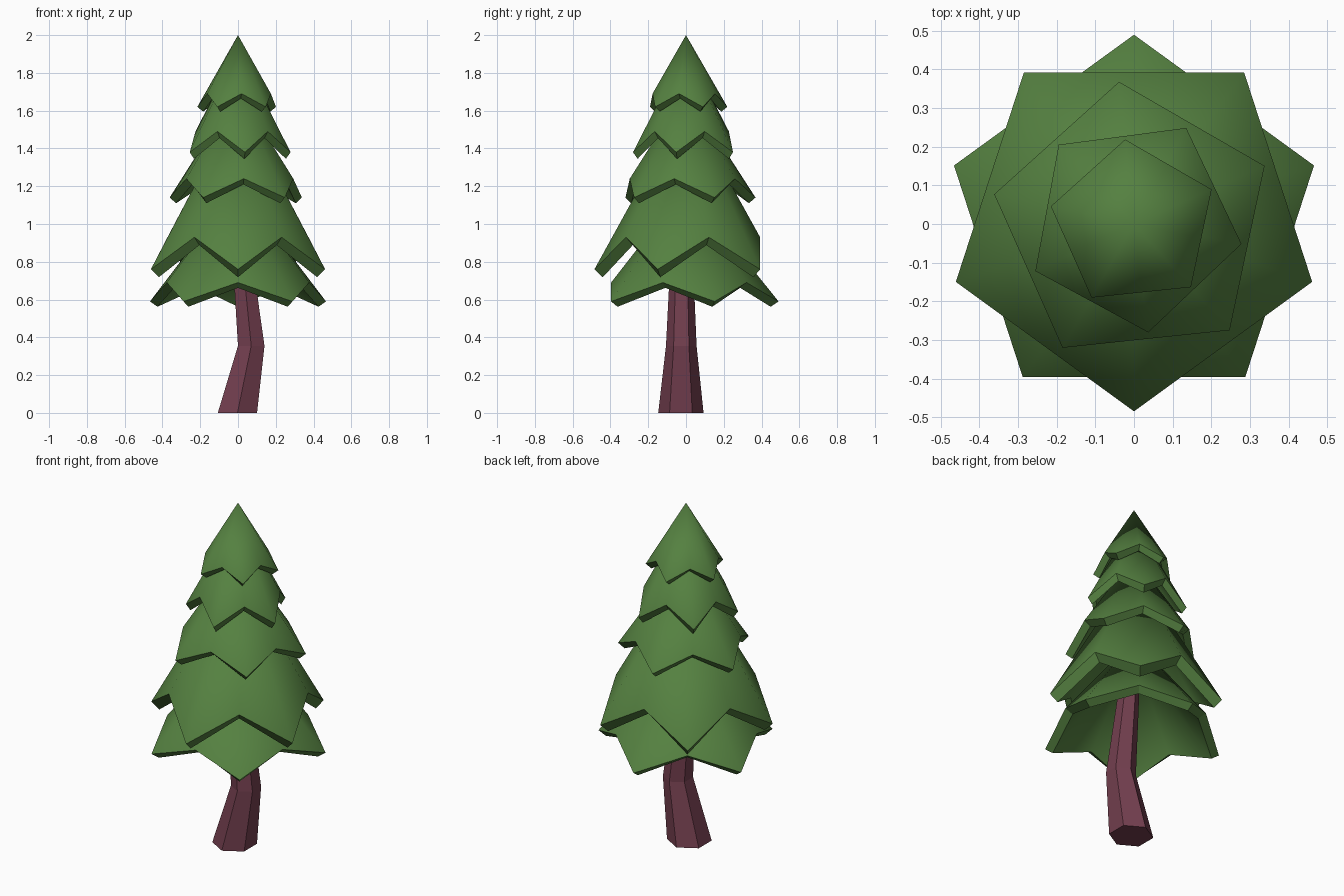
import bpy, bmesh, math

if "Cube" in bpy.data.objects:
    bpy.data.objects.remove(bpy.data.objects["Cube"])


def material(name, rgb):
    m = bpy.data.materials.new(name)
    m.diffuse_color = (*rgb, 1)
    m.use_nodes = True
    m.node_tree.nodes["Principled BSDF"].inputs["Base Color"].default_value = m.diffuse_color
    return m


GREEN = material("needle green", (0.09, 0.218, 0.052))
BARK = material("bark plum", (0.17, 0.049, 0.077))


def finish(bm, name, mat):
    bmesh.ops.recalc_face_normals(bm, faces=bm.faces)
    me = bpy.data.meshes.new(name)
    bm.to_mesh(me)
    bm.free()
    me.materials.append(mat)
    ob = bpy.data.objects.new(name, me)
    bpy.context.collection.objects.link(ob)
    return ob


def tier(name, angle, r, tip_z, notch_z, apex_z, dr, dz):
    """Hollow five-pointed skirt: points hang down, notches rise between them."""
    bm = bmesh.new()

    def ring(inset, drop):
        vs = []
        for i in range(10):
            a = math.radians(angle + 36 * i)
            rad = (r if i % 2 == 0 else r * math.cos(math.pi / 5)) - inset
            z = (tip_z if i % 2 == 0 else notch_z) - drop
            vs.append(bm.verts.new((rad * math.cos(a), rad * math.sin(a), z)))
        return vs

    outer, inner = ring(0, 0), ring(dr, dz)
    top = bm.verts.new((0, 0, apex_z))
    under = bm.verts.new((0, 0, apex_z - dz - dr * (apex_z - tip_z) / r))
    for i in range(10):
        j = (i + 1) % 10
        bm.faces.new((outer[i], outer[j], top)).smooth = True
        bm.faces.new((inner[j], inner[i], under)).smooth = True
        bm.faces.new((outer[j], outer[i], inner[i], inner[j]))
    # crisp rim
    for e in bm.edges:
        if any(not f.smooth for f in e.link_faces):
            e.smooth = False
    finish(bm, name, GREEN)


# foliage, bottom to top
tier("foliage_tier_1", 90, 0.49, 0.59, 0.69, 1.20, 0.042, 0.028)
tier("foliage_tier_2", 270, 0.485, 0.76, 0.93, 1.64, 0.044, 0.042)
tier("foliage_tier_3", 96, 0.37, 1.14, 1.24, 1.71, 0.035, 0.03)
tier("foliage_tier_4", 61.5, 0.283, 1.38, 1.49, 1.93, 0.025, 0.035)
tier("foliage_tier_5", 96, 0.22, 1.62, 1.69, 2.00, 0.032, 0.025)

# bent six-sided trunk: centre x, centre y, z, radius
bm = bmesh.new()
rings = []
for cx, cy, z, r in ((-0.003, -0.027, 0, 0.12), (0.07, -0.025, 0.355, 0.081),
                     (0.007, -0.022, 0.98, 0.052)):
    rings.append([bm.verts.new((cx + r * math.cos(math.radians(30 + 60 * k)),
                                cy + r * math.sin(math.radians(30 + 60 * k)), z))
                  for k in range(6)])
for a, b in zip(rings, rings[1:]):
    for k in range(6):
        n = (k + 1) % 6
        bm.faces.new((a[k], a[n], b[n], b[k]))
bm.faces.new(rings[0][::-1])
bm.faces.new(rings[-1])
finish(bm, "trunk", BARK)
